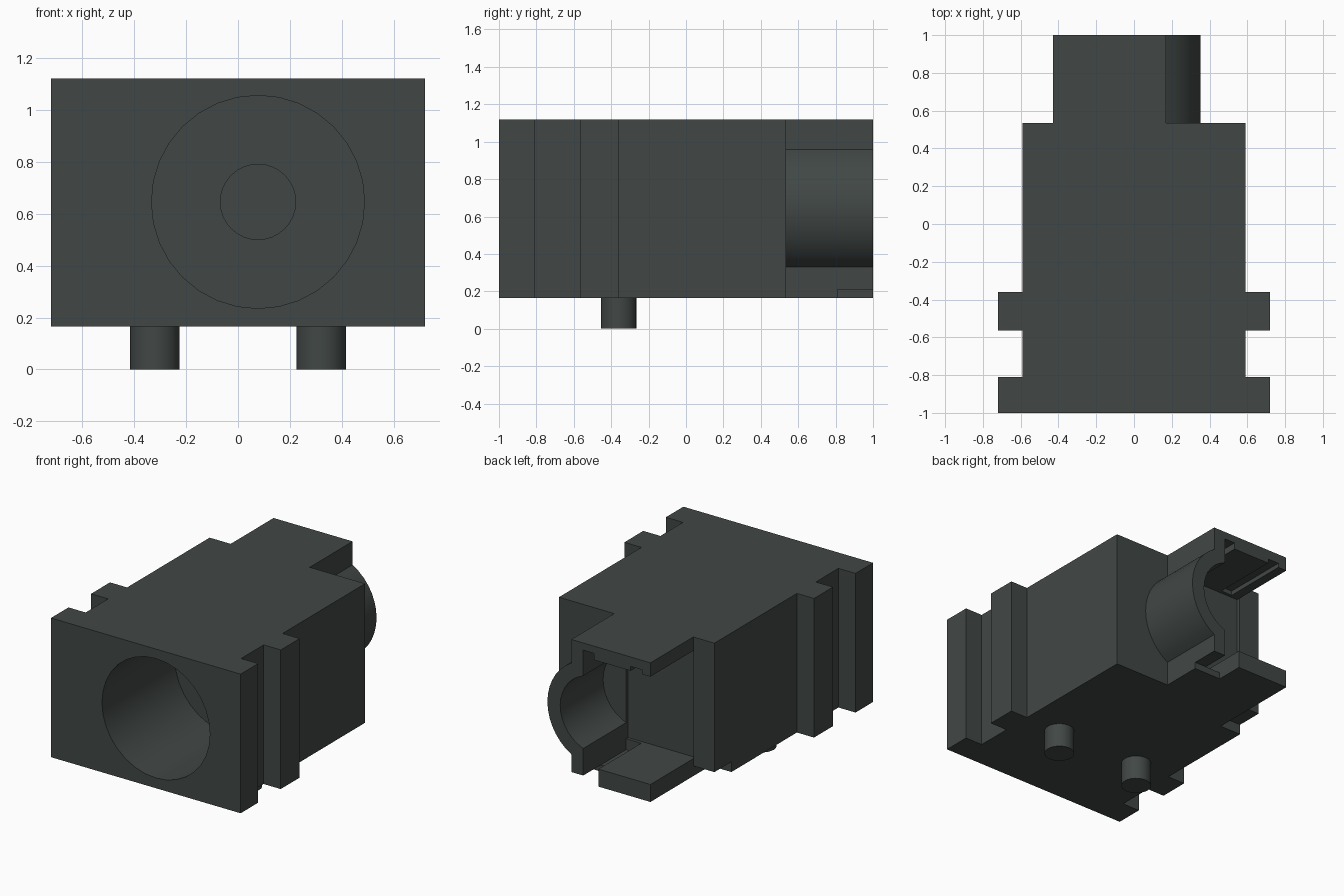
import bpy
import bmesh
import math
from mathutils import Vector

cube = bpy.data.objects.get("Cube")
if cube:
    bpy.data.objects.remove(cube, do_unlink=True)

# Single dark grey plastic
plastic = bpy.data.materials.new("dark_grey_plastic")
plastic.use_nodes = True
COLOUR = (0.053, 0.064, 0.060, 1)
plastic.diffuse_color = COLOUR
plastic.node_tree.nodes["Principled BSDF"].inputs["Base Color"].default_value = COLOUR


def prism(name, points, axis, start, end):
    """Extrude a profile: along z it is read as (x, y), along y as (x, z)."""
    bm = bmesh.new()
    if axis == "z":
        verts = [bm.verts.new((a, b, start)) for a, b in points]
        move = Vector((0, 0, end - start))
    else:
        verts = [bm.verts.new((a, start, b)) for a, b in points]
        move = Vector((0, end - start, 0))
    face = bm.faces.new(verts)
    out = bmesh.ops.extrude_face_region(bm, geom=[face])
    bmesh.ops.translate(bm, vec=move,
                        verts=[v for v in out["geom"] if isinstance(v, bmesh.types.BMVert)])
    bmesh.ops.recalc_face_normals(bm, faces=bm.faces)
    mesh = bpy.data.meshes.new(name)
    bm.to_mesh(mesh)
    bm.free()
    mesh.materials.append(plastic)
    obj = bpy.data.objects.new(name, mesh)
    bpy.context.collection.objects.link(obj)
    return obj


def box(name, x0, x1, y0, y1, z0, z1):
    return prism(name, [(x0, y0), (x1, y0), (x1, y1), (x0, y1)], "z", z0, z1)


def arc(cx, cy, r, a0, a1, n):
    """n + 1 points on an arc, angles in degrees."""
    angles = [math.radians(a0 + (a1 - a0) * i / n) for i in range(n + 1)]
    return [(cx + r * math.cos(a), cy + r * math.sin(a)) for a in angles]


def circle(cx, cy, r, n=32):
    return arc(cx, cy, r, 0, 360, n)[:-1]


def cut(target, cutter):
    """Subtract the cutter, then delete it."""
    cutter.hide_render = True
    mod = target.modifiers.new("cut", "BOOLEAN")
    mod.operation = "DIFFERENCE"
    mod.solver = "EXACT"
    mod.object = cutter
    graph = bpy.context.evaluated_depsgraph_get()
    mesh = bpy.data.meshes.new_from_object(target.evaluated_get(graph))
    target.modifiers.clear()
    target.data = mesh
    bpy.data.objects.remove(cutter, do_unlink=True)


BOTTOM, TOP = 0.165, 1.12
BODY_BACK = 0.535
BORE_X, AXIS_Z = 0.077, 0.645

# Housing with two ribs down each side
right_edge = [(0.72, -1), (0.72, -0.81), (0.59, -0.81), (0.59, -0.565),
              (0.72, -0.565), (0.72, -0.36), (0.59, -0.36), (0.59, BODY_BACK)]
left_edge = [(-x, y) for x, y in reversed(right_edge)]
housing = prism("housing", right_edge + left_edge, "z", BOTTOM, TOP)

# Stepped plug bore, shallow rear recess and notched lower corner
cut(housing, prism("bore_cutter", circle(BORE_X, AXIS_Z, 0.41), "y", -1.1, -0.21))
cut(housing, prism("pin_cutter", circle(BORE_X, AXIS_Z, 0.145), "y", -0.3, 0.45))
cut(housing, box("recess_cutter", -0.43, 0.08, 0.513, 0.7, 0.285, 1.025))
cut(housing, box("notch_cutter", -0.7, -0.43, 0.35, 0.7, 0.1, 0.235))

# Rear shroud: top plate with grooves, running into a curved side wall
TUBE_X, R_OUT, R_IN = -0.01, 0.362, 0.265
outer = math.degrees(math.acos((0.17 - TUBE_X) / R_OUT))
inner = math.degrees(math.acos((0.08 - TUBE_X) / R_IN))
profile = [(-0.43, TOP), (0.17, TOP)]
profile += arc(TUBE_X, AXIS_Z, R_OUT, outer, -outer, 14)
profile += [(0.17, 0.21), (0.08, 0.21)]
profile += arc(TUBE_X, AXIS_Z, R_IN, -inner, inner, 14)
profile += [(0.08, 1.07), (0.0, 1.07), (0.0, 1.025), (-0.28, 1.025),
            (-0.28, 1.055), (-0.365, 1.055), (-0.365, 1.025), (-0.43, 1.025)]
shroud = prism("rear_shroud", profile, "y", 0.52, 1.0)

# Rear floor pieces
floor_plate = box("rear_floor_plate", -0.43, -0.035, 0.5, 1.0, BOTTOM, 0.285)
floor_bridge = box("rear_floor_bridge", -0.035, 0.17, 0.5, 0.81, BOTTOM, 0.21)

# Locating pegs underneath
pegs = [prism(side + "_peg", circle(x, -0.36, 0.095, 24), "z", 0, BOTTOM + 0.01)
        for side, x in (("left", 0.32), ("right", -0.32))]

# Smooth the round walls, keep hard edges
bpy.ops.object.select_all(action="DESELECT")
for obj in [housing, shroud, floor_plate, floor_bridge] + pegs:
    obj.select_set(True)
    bpy.context.view_layer.objects.active = obj
bpy.ops.object.shade_smooth_by_angle(angle=math.radians(30))
